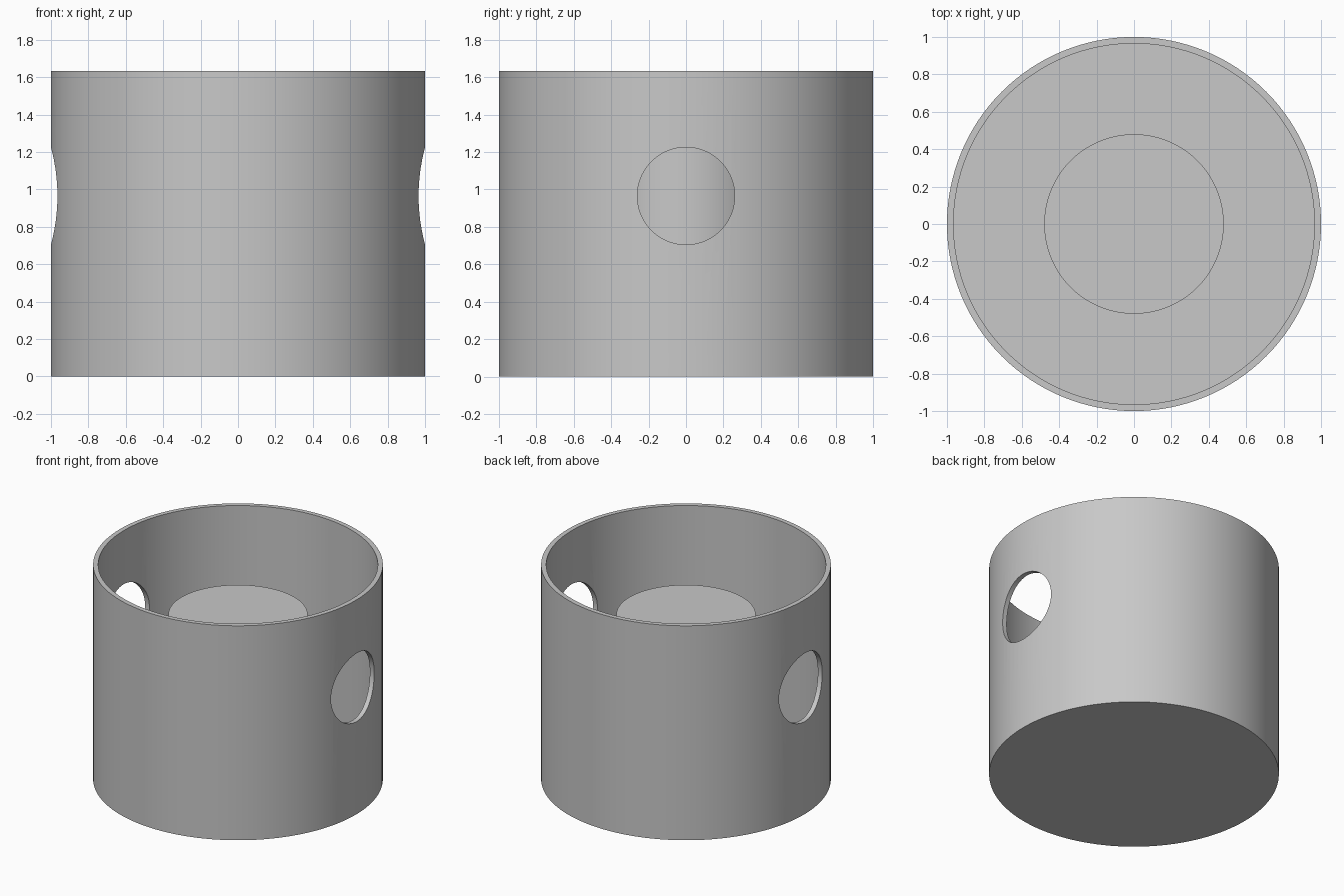
import bpy, bmesh, math
from mathutils import Matrix

if "Cube" in bpy.data.objects:
    bpy.data.objects.remove(bpy.data.objects["Cube"])

SEG = 128
R, WALL, HEIGHT, FLOOR = 1.0, 0.035, 1.633, 0.03
POST_R, POST_TOP = 0.48, 1.255
HOLE_R, HOLE_Z = 0.26, 0.965

grey = bpy.data.materials.new("plain grey")
grey.diffuse_color = (0.58, 0.58, 0.58, 1)
grey.use_nodes = True
grey.node_tree.nodes["Principled BSDF"].inputs["Base Color"].default_value = grey.diffuse_color


def add_object(name, bm):
    mesh = bpy.data.meshes.new(name)
    bmesh.ops.recalc_face_normals(bm, faces=bm.faces)
    bm.to_mesh(mesh)
    bm.free()
    mesh.materials.append(grey)
    obj = bpy.data.objects.new(name, mesh)
    bpy.context.collection.objects.link(obj)
    return obj


def lathe(name, profile):
    """Solid of revolution about z; profile is (radius, z), capped at both ends."""
    bm = bmesh.new()
    rings = [[bm.verts.new((r * math.cos(2 * math.pi * i / SEG),
                            r * math.sin(2 * math.pi * i / SEG), z))
              for i in range(SEG)] for r, z in profile]
    for a, b in zip(rings, rings[1:]):
        for i in range(SEG):
            j = (i + 1) % SEG
            bm.faces.new((a[i], a[j], b[j], b[i]))
    bm.faces.new(rings[0])
    bm.faces.new(rings[-1])
    return add_object(name, bm)


def shade(obj):
    bpy.ops.object.select_all(action='DESELECT')
    bpy.context.view_layer.objects.active = obj
    obj.select_set(True)
    bpy.ops.object.shade_smooth_by_angle(angle=math.radians(30))


# Open cup with a thin wall and floor
cup = lathe("cup", [(R, 0), (R, HEIGHT), (R - WALL, HEIGHT), (R - WALL, FLOOR)])

# Solid centre post standing on the floor
post = lathe("centre_post", [(POST_R, FLOOR / 2), (POST_R, POST_TOP)])

# Round side holes, left and right
bm = bmesh.new()
bmesh.ops.create_cone(bm, cap_ends=True, segments=96, radius1=HOLE_R, radius2=HOLE_R,
                      depth=3, matrix=Matrix.Translation((0, 0, HOLE_Z))
                      @ Matrix.Rotation(math.pi / 2, 4, 'Y'))
cutter = add_object("hole_cutter", bm)
cutter.hide_render = True
cutter.hide_set(True)

cut = cup.modifiers.new("side_holes", 'BOOLEAN')
cut.operation = 'DIFFERENCE'
cut.solver = 'EXACT'
cut.object = cutter
bpy.context.view_layer.objects.active = cup
bpy.ops.object.modifier_apply(modifier=cut.name)
bpy.data.objects.remove(cutter)

shade(cup)
shade(post)
